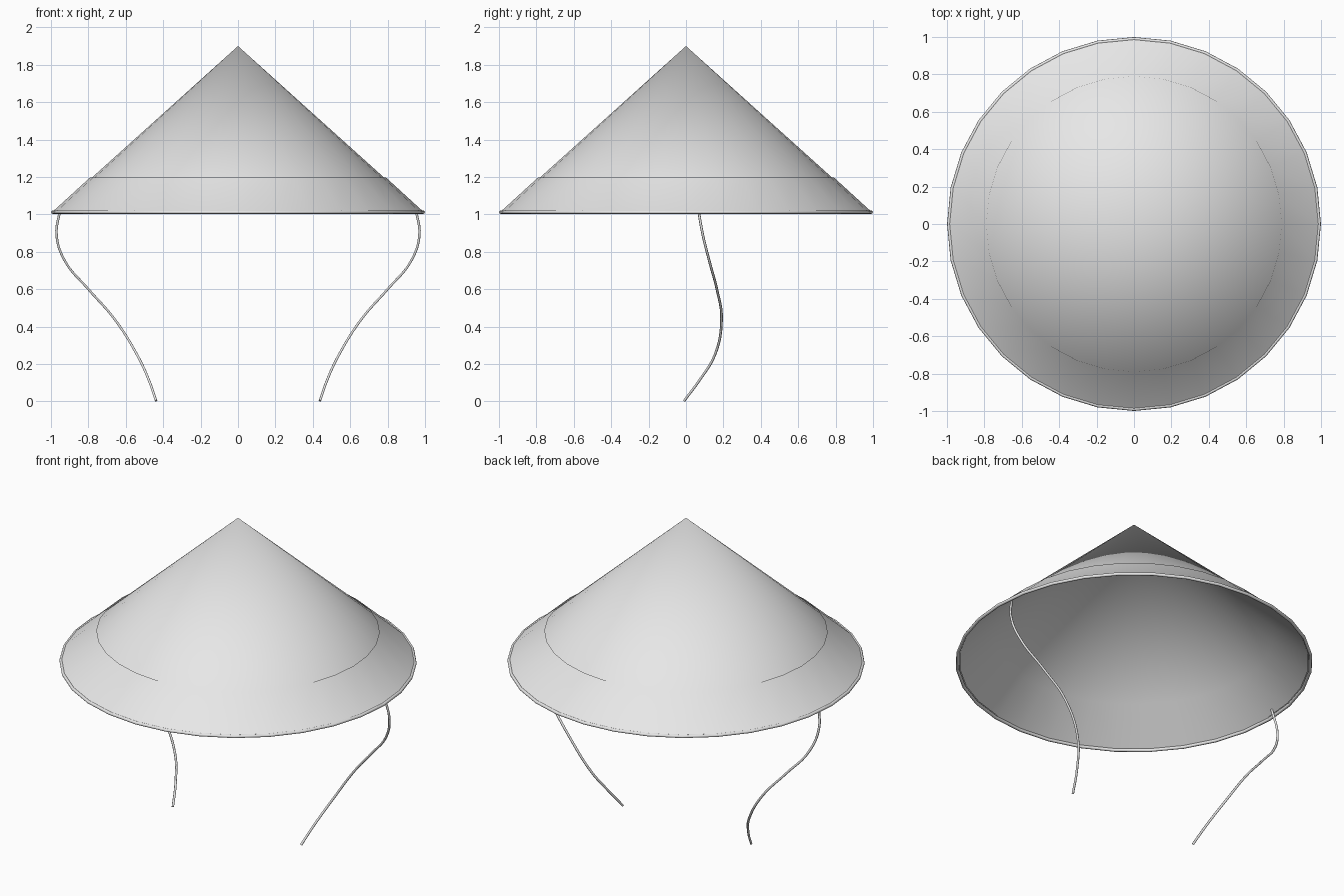
import bpy, bmesh, math

if "Cube" in bpy.data.objects:
    bpy.data.objects.remove(bpy.data.objects["Cube"])

SIDES = 32

straw = bpy.data.materials.new("pale grey")
straw.diffuse_color = (0.8, 0.8, 0.8, 1)
straw.use_nodes = True
straw.node_tree.nodes["Principled BSDF"].inputs["Base Color"].default_value = straw.diffuse_color


def lathe(name, profile, closed=False):
    """Spin an (r, z) profile round the z axis."""
    bm = bmesh.new()
    rings = []
    for r, z in profile:
        if r == 0:
            rings.append([bm.verts.new((0, 0, z))] * SIDES)
        else:
            rings.append([bm.verts.new((r * math.sin(2 * math.pi * i / SIDES),
                                        r * math.cos(2 * math.pi * i / SIDES), z))
                          for i in range(SIDES)])
    pairs = list(zip(rings, rings[1:]))
    if closed:
        pairs.append((rings[-1], rings[0]))
    for a, b in pairs:
        for i in range(SIDES):
            j = (i + 1) % SIDES
            bm.faces.new(list(dict.fromkeys((a[i], a[j], b[j], b[i]))))
    for f in bm.faces:
        f.smooth = True
    me = bpy.data.meshes.new(name)
    bm.to_mesh(me)
    bm.free()
    me.materials.append(straw)
    ob = bpy.data.objects.new(name, me)
    bpy.context.collection.objects.link(ob)
    return ob


# Cone shell, seen from both sides
lathe("hat_cone", [(0, 1.9), (0.785, 1.193), (0.978, 1.018)])

# Brim band lying just over the lower cone, running into the rolled rim
lathe("brim_band", [(0.79, 1.198), (0.985, 1.02), (0.995, 1.014)])

# Rolled rim
lathe("rim", [(0.99 + 0.0095 * math.cos(a), 1.012 + 0.0095 * math.sin(a))
              for a in [k * math.pi / 4 for k in range(8)]], closed=True)

# Chin cords, mirrored left and right
PATH = [(0.95, 0.065, 1.03), (0.97, 0.09, 0.89), (0.925, 0.125, 0.75),
        (0.80, 0.165, 0.60), (0.66, 0.19, 0.44), (0.54, 0.155, 0.25),
        (0.475, 0.07, 0.11), (0.438, -0.01, 0.003)]
for side, s in (("right", 1), ("left", -1)):
    cu = bpy.data.curves.new("cord_curve", "CURVE")
    cu.dimensions = "3D"
    cu.bevel_depth = 0.007
    cu.bevel_resolution = 1
    cu.resolution_u = 6
    cu.use_fill_caps = True
    sp = cu.splines.new("BEZIER")
    sp.bezier_points.add(len(PATH) - 1)
    for p, (x, y, z) in zip(sp.bezier_points, PATH):
        p.co = (s * x, y, z)
        p.handle_left_type = p.handle_right_type = "AUTO"
    cu.materials.append(straw)
    ob = bpy.data.objects.new(side + "_cord", cu)
    bpy.context.collection.objects.link(ob)
